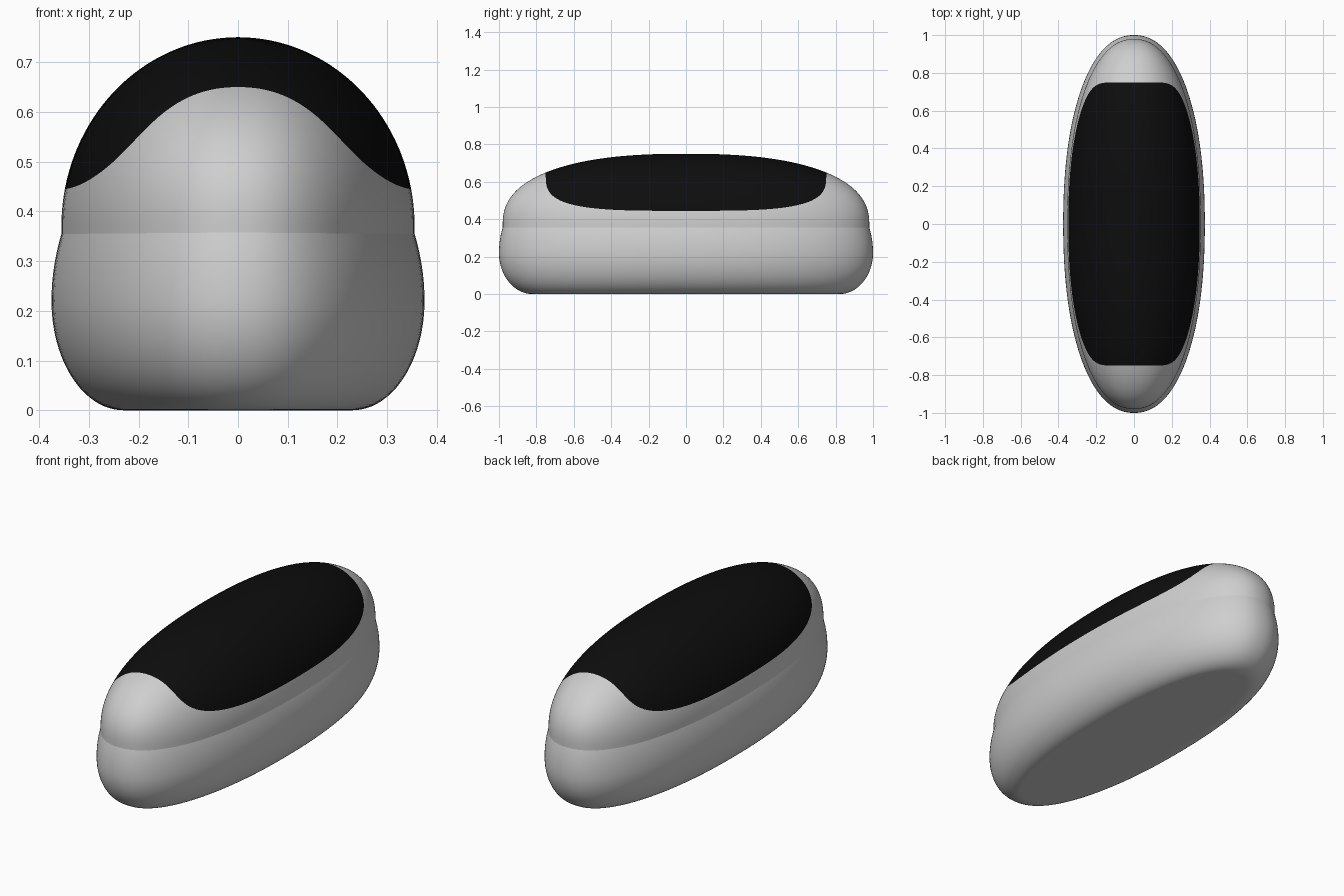
import bpy, bmesh, math

if "Cube" in bpy.data.objects:
    bpy.data.objects.remove(bpy.data.objects["Cube"])

COLS = 160
PLAN = 2.2      # roundness of the plan outline
BASE_Z, TOP_Z = 0.37, 0.75


def material(name, rgb):
    m = bpy.data.materials.new(name)
    m.diffuse_color = (*rgb, 1)
    m.use_nodes = True
    m.node_tree.nodes["Principled BSDF"].inputs["Base Color"].default_value = m.diffuse_color
    return m


grey = material("light grey", (0.62, 0.62, 0.62))
black = material("black", (0.004, 0.004, 0.004))


def plan_point(i, a, b):
    """Point on a superelliptic outline with half sizes a and b."""
    u = 2 * math.pi * i / COLS
    c, s = math.cos(u), math.sin(u)
    return (a * math.copysign(abs(c) ** (2 / PLAN), c),
            b * math.copysign(abs(s) ** (2 / PLAN), s))


def loft(name, columns, mats, dark_rows=0):
    """Skin columns of points (all the same length) around the z axis."""
    bm = bmesh.new()
    cols = [[bm.verts.new(p) for p in col] for col in columns]
    rows = len(cols[0])
    for i in range(COLS):
        c, d = cols[i], cols[(i + 1) % COLS]
        for j in range(rows - 1):
            f = bm.faces.new((c[j], c[j + 1], d[j + 1], d[j]))
            f.smooth = True
            f.material_index = 1 if j < dark_rows else 0
    for j in (0, rows - 1):
        f = bm.faces.new([c[j] for c in cols])
        f.material_index = 1 if dark_rows and j == 0 else 0
    bmesh.ops.recalc_face_normals(bm, faces=bm.faces)
    me = bpy.data.meshes.new(name)
    bm.to_mesh(me)
    bm.free()
    for m in mats:
        me.materials.append(m)
    ob = bpy.data.objects.new(name, me)
    bpy.context.collection.objects.link(ob)
    return ob


# Lower body: flat bottom, rounded edge, slight taper above the widest line
profile = []
for k in range(25):
    ang = math.pi / 2 * k / 24
    z = 0.22 * (1 - math.cos(ang))
    profile.append((0.23 + 0.145 * math.sin(ang), 0.82 + 0.18 * math.sin(ang), z))
for k in range(1, 11):
    dz = 0.018 * k
    profile.append((0.375 - 1.1 * dz * dz, 1.0 - 1.06 * dz * dz, 0.22 + dz))
loft("lower_body",
     [[(*plan_point(i, a, b), z) for a, b, z in profile] for i in range(COLS)],
     [grey])


# Upper shell: domed, with a dark top panel whose edge follows the mesh
def dome(i, phi):
    t = math.sin(phi)
    a = 0.355 * math.cos(phi)
    b = 0.98 * max(0.0, 1 - t ** 2.42) ** (1 / 2.42)
    return (*plan_point(i, a, b), BASE_Z + (TOP_Z - BASE_Z) * t)


def in_panel(p):
    drop = max(0.0, 0.65 - p[2]) / 0.205
    return (abs(p[1]) / 0.75) ** 3.6 + drop ** 3.6 < 1


def dome_column(i):
    lo, hi = 0.0, math.pi / 2          # find the panel edge by bisection
    for _ in range(40):
        mid = (lo + hi) / 2
        if in_panel(dome(i, mid)):
            hi = mid
        else:
            lo = mid
    edge, top = hi, math.pi / 2 - 0.004
    col = [dome(i, top + (edge - top) * k / 30) for k in range(31)]
    col += [dome(i, edge * (1 - k / 20)) for k in range(1, 21)]
    x, y, _ = col[-1]
    return col + [(x, y, 0.30)]        # skirt hidden inside the lower body


loft("upper_shell", [dome_column(i) for i in range(COLS)], [grey, black], 30)
